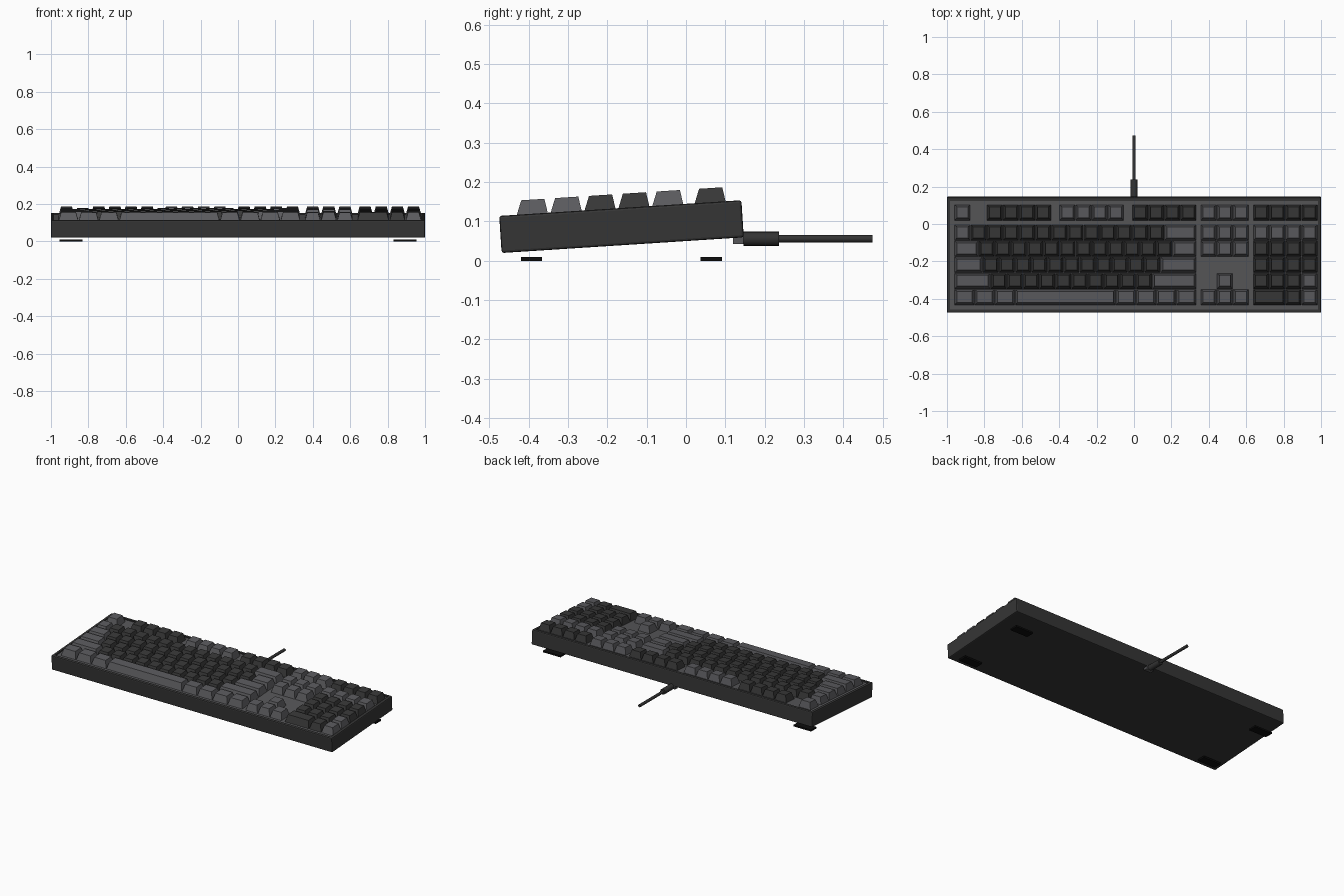
import bpy, bmesh, math
from mathutils import Matrix, Vector

if "Cube" in bpy.data.objects:
    bpy.data.objects.remove(bpy.data.objects["Cube"], do_unlink=True)


def material(name, r, g, b):
    m = bpy.data.materials.new(name)
    m.use_nodes = True
    m.diffuse_color = (r, g, b, 1)
    m.node_tree.nodes["Principled BSDF"].inputs["Base Color"].default_value = (r, g, b, 1)
    return m


CASE = material("charcoal case", 0.036, 0.036, 0.036)
PLATE = material("grey plate", 0.095, 0.095, 0.1)
DARK = material("dark keycap", 0.04, 0.04, 0.04)
LIGHT = material("grey keycap", 0.105, 0.105, 0.113)
CABLE = material("cable black", 0.033, 0.033, 0.033)
RUBBER = material("rubber black", 0.004, 0.004, 0.004)

# Tilted frame whose origin is the centre of the case's top rim
TILT = Matrix.Translation((0, -0.167, 0.134)) @ Matrix.Rotation(math.radians(3.7), 4, 'X')


def finish(bm, name, mats, matrix=Matrix()):
    bmesh.ops.recalc_face_normals(bm, faces=bm.faces)
    bm.transform(matrix)
    mesh = bpy.data.meshes.new(name)
    bm.to_mesh(mesh)
    bm.free()
    for m in mats:
        mesh.materials.append(m)
    ob = bpy.data.objects.new(name, mesh)
    bpy.context.collection.objects.link(ob)
    return ob


def box(name, mat, centre, size):
    bm = bmesh.new()
    bmesh.ops.create_cube(bm, size=1, matrix=Matrix.Translation(centre) @ Matrix.Diagonal((*size, 1)))
    return finish(bm, name, [mat])


def rod(name, mat, radius, y0, y1, z):
    bm = bmesh.new()
    place = Matrix.Translation((0, (y0 + y1) / 2, z)) @ Matrix.Rotation(math.pi / 2, 4, 'X')
    bmesh.ops.create_cone(bm, cap_ends=True, segments=16, radius1=radius, radius2=radius,
                          depth=y1 - y0, matrix=place)
    ob = finish(bm, name, [mat])
    for p in ob.data.polygons:
        p.use_smooth = len(p.vertices) == 4


# Case: bevelled slab with a shallow tray sunk into its top
HEIGHT, BEVEL, RIM, SINK = 0.0945, 0.006, 0.022, 0.008
bm = bmesh.new()
bmesh.ops.create_cube(bm, size=1, matrix=Matrix.Translation((0, 0, -HEIGHT / 2))
                      @ Matrix.Diagonal((2, 0.617, HEIGHT, 1)))
bmesh.ops.bevel(bm, geom=bm.edges[:], offset=BEVEL, segments=2, profile=0.5, affect='EDGES')
top = max(bm.faces, key=lambda f: f.calc_center_median().z)
bmesh.ops.inset_region(bm, faces=[top], thickness=RIM - BEVEL)
floor = bmesh.ops.extrude_face_region(bm, geom=[top])["geom"]
bmesh.ops.translate(bm, verts=[v for v in floor if isinstance(v, bmesh.types.BMVert)],
                    vec=(0, 0, -SINK))
if top.is_valid:
    bmesh.ops.delete(bm, geom=[top], context='FACES_ONLY')
for f in floor:
    if isinstance(f, bmesh.types.BMFace):
        f.material_index = 1
finish(bm, "case", [CASE, PLATE], TILT)

# Keycaps: tapered blocks on a regular unit grid
UNIT, GAP, TAPER, TOP = 0.0863, 0.0033, 0.012, 0.036
LEFT = -0.917 - UNIT / 2
ROW_Y = [0.228 - UNIT * r for r in (0, 1.25, 2.25, 3.25, 4.25, 5.25)]


def keycap(bm, x, y, width, light):
    hx, hy = width * UNIT / 2 - GAP / 2, UNIT / 2 - GAP / 2
    made = bmesh.ops.create_cube(bm, size=2)["verts"]
    for v in made:
        upper = v.co.z > 0
        t = TAPER if upper else 0
        v.co = Vector((x + v.co.x * (hx - t), y + v.co.y * (hy - t) + (0.0045 if upper else 0),
                       TOP if upper else -SINK))
    for f in {f for v in made for f in v.link_faces}:
        f.material_index = int(light)


def key_block(name, runs):
    """Each run: row, start in units, then (count, width, is_light) groups."""
    bm = bmesh.new()
    for row, start, *groups in runs:
        for count, width, light in groups:
            for _ in range(count):
                keycap(bm, LEFT + (start + width / 2) * UNIT, ROW_Y[row], width, light)
                start += width
    finish(bm, name, [DARK, LIGHT], TILT)


key_block("function_keys", [
    (0, 0, (1, 1, True)), (0, 2, (4, 1, False)),
    (0, 6.5, (4, 1, True)), (0, 11, (4, 1, False))])
key_block("main_keys", [
    (1, 0, (1, 1, True), (12, 1, False), (1, 2, True)),
    (2, 0, (1, 1.5, True), (12, 1, False), (1, 1.5, True)),
    (3, 0, (1, 1.75, True), (11, 1, False), (1, 2.25, True)),
    (4, 0, (1, 2.25, True), (10, 1, False), (1, 2.75, True)),
    (5, 0, (3, 1.25, True), (1, 6.25, True), (4, 1.25, True))])
NAV, PAD = 15.25, 18.5
key_block("navigation_keys", [(r, NAV, (3, 1, True)) for r in (0, 1, 2, 5)]
          + [(4, NAV + 1, (1, 1, True))])
key_block("number_pad_keys", [
    (0, PAD, (4, 1, False)), (1, PAD, (4, 1, True)),
    (2, PAD, (4, 1, False)), (3, PAD, (4, 1, False)),
    (4, PAD, (3, 1, False), (1, 1, True)),
    (5, PAD, (1, 2, False), (1, 1, False), (1, 1, True))])

# Four flat rubber feet
for side, sx in (("left", 1), ("right", -1)):
    for end, y in (("front", -0.393), ("back", 0.064)):
        box(f"{end}_{side}_foot", RUBBER, (sx * 0.893, y, 0.005), (0.125, 0.054, 0.01))

# Rear socket, strain relief and cable
box("cable_socket", PLATE, (0, 0.133, 0.056), (0.05, 0.026, 0.026))
rod("strain_relief", CABLE, 0.018, 0.146, 0.237, 0.056)
rod("cable", CABLE, 0.009, 0.23, 0.474, 0.056)
